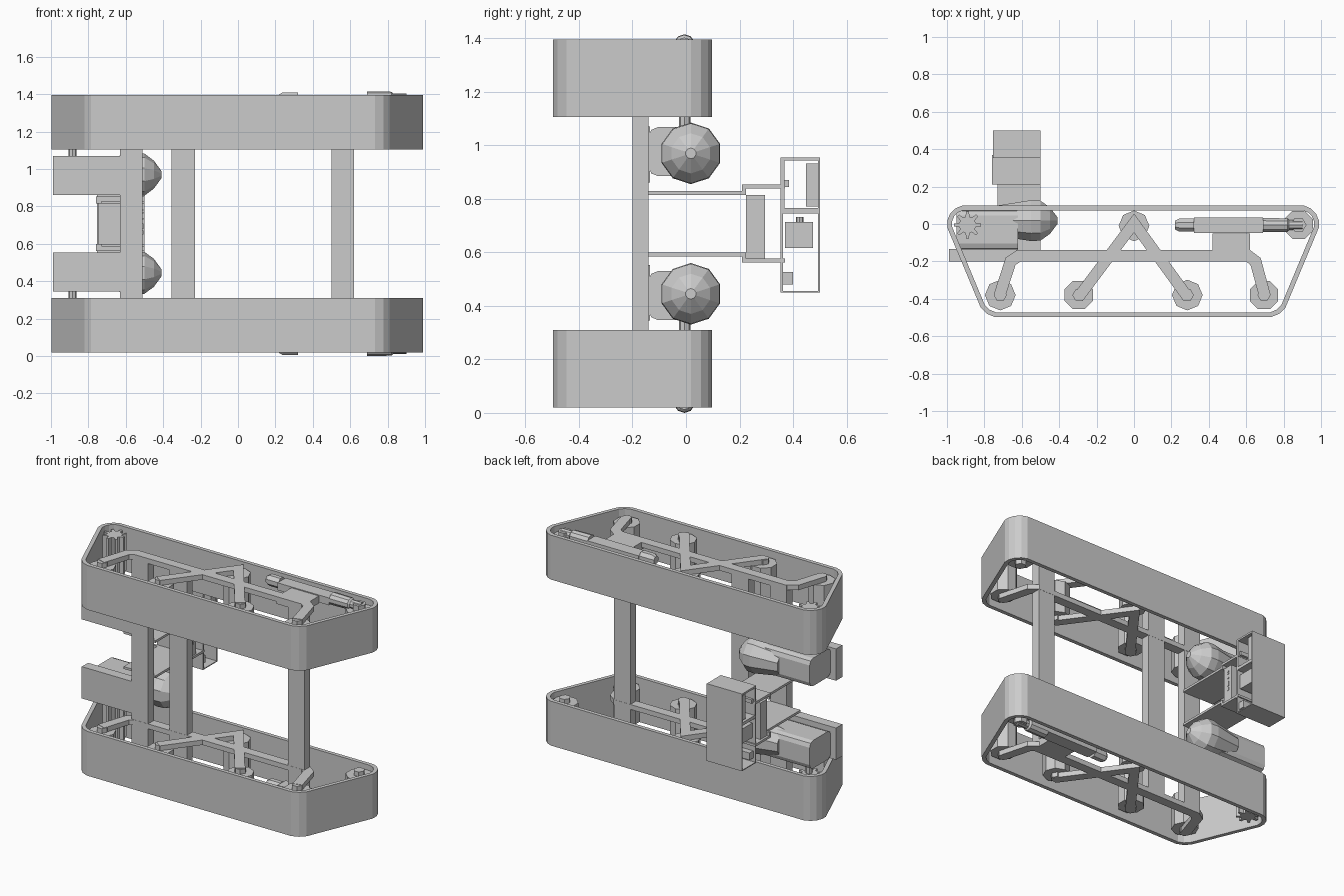
import bpy, bmesh
from math import sin, cos, pi
from mathutils import Vector, Matrix
from mathutils.geometry import convex_hull_2d

if "Cube" in bpy.data.objects:
    bpy.data.objects.remove(bpy.data.objects["Cube"])

MID = 0.7075
mid = bpy.data.objects.new("mirror_plane_helper", None)
mid.location = (0, 0, MID)
mid.hide_render = True
bpy.context.collection.objects.link(mid)


def finish(name, bm, mirror=False):
    bmesh.ops.recalc_face_normals(bm, faces=bm.faces)
    me = bpy.data.meshes.new(name)
    bm.to_mesh(me)
    bm.free()
    ob = bpy.data.objects.new(name, me)
    bpy.context.collection.objects.link(ob)
    if mirror:
        m = ob.modifiers.new("mirror", 'MIRROR')
        m.use_axis = (False, False, True)
        m.mirror_object = mid
        m.use_mirror_merge = False
    return ob


def box(name, x, y, z, mirror=False, bevel=0):
    bm = bmesh.new()
    bmesh.ops.create_cube(bm, size=1)
    lo, hi = Vector((x[0], y[0], z[0])), Vector((x[1], y[1], z[1]))
    bmesh.ops.transform(bm, verts=bm.verts, matrix=Matrix.Translation((lo + hi) / 2)
                        @ Matrix.Diagonal((*(hi - lo), 1)))
    if bevel:
        edges = [e for e in bm.edges if abs(e.verts[0].co.x - e.verts[1].co.x) > 0.01]
        bmesh.ops.bevel(bm, geom=edges, offset=bevel, segments=2, profile=0.5, affect='EDGES')
    return finish(name, bm, mirror)


def prism(name, pts, z0, z1, mirror=True):
    bm = bmesh.new()
    f = bm.faces.new([bm.verts.new((p[0], p[1], z0)) for p in pts])
    r = bmesh.ops.extrude_face_region(bm, geom=[f])
    top = [v for v in r["geom"] if isinstance(v, bmesh.types.BMVert)]
    bmesh.ops.translate(bm, verts=top, vec=(0, 0, z1 - z0))
    if f.is_valid and len(bm.faces) == len(pts) + 1:
        bm.faces.new([v for v in bm.verts if v not in top])
    return finish(name, bm, mirror)


def circle(c, r, n, a0=0.0):
    return [(c[0] + r * cos(a0 + 2 * pi * i / n), c[1] + r * sin(a0 + 2 * pi * i / n)) for i in range(n)]


def ribbon(name, path, w, z0, z1):
    # constant-width strip along a path, mitred at the bends
    P = [Vector(p) for p in path]
    left, right = [], []
    for i, p in enumerate(P):
        a = (p - P[i - 1]).normalized() if i else (P[1] - p).normalized()
        b = (P[i + 1] - p).normalized() if i < len(P) - 1 else a
        n = Vector((-(a + b).y, (a + b).x)).normalized()
        off = n * (w / 2 / n.dot(Vector((-a.y, a.x))))
        left.append(p + off)
        right.append(p - off)
    return prism(name, left + right[::-1], z0, z1)


def lathe_x(name, prof, y, z, n, mirror=True):
    # profile of (x, radius) turned about an x axis
    bm = bmesh.new()
    rings = [[bm.verts.new((x, y + r * cos(2 * pi * (i + .5) / n), z + r * sin(2 * pi * (i + .5) / n)))
              for i in range(n)] for x, r in prof]
    for a, b in zip(rings, rings[1:]):
        for i in range(n):
            bm.faces.new((a[i], a[(i + 1) % n], b[(i + 1) % n], b[i]))
    bm.faces.new(rings[0][::-1])
    bm.faces.new(rings[-1])
    return finish(name, bm, mirror)


# track belts: hull around the four corner rollers, hollowed
Z0, Z1 = 1.105, 1.395
corners = [(-0.9, 0, .1), (.89, 0, .1), (.71, -.38, .12), (-.72, -.38, .12)]
outer = [p for x, y, r in corners for p in circle((x, y), r, 16, pi / 16)]
inner = [p for x, y, r in corners for p in circle((x, y), r - .026, 16, pi / 16)]
hull = convex_hull_2d([Vector(p) for p in outer])
bm = bmesh.new()
loops = [[bm.verts.new((*src[i], z)) for i in hull]
         for src, z in ((outer, Z0), (outer, Z1), (inner, Z1), (inner, Z0))]
for k in range(4):
    a, b = loops[k], loops[(k + 1) % 4]
    for i in range(len(a)):
        j = (i + 1) % len(a)
        bm.faces.new((a[i], a[j], b[j], b[i]))
finish("track_belt", bm, True)

# road wheels, top roller and front idler
for i, c in enumerate([(-.715, -.38), (-.295, -.38), (.285, -.38), (.695, -.38), (0, -.01), (.88, -.005)]):
    prism(f"wheel_{i}", circle(c, .082, 8, pi / 8 * (i % 2)), 1.14, 1.355)
    prism(f"axle_{i}", circle(c, .035, 6), 1.11, 1.385)

# toothed drive sprockets and their shafts
teeth = []
for i in range(8):
    for da, r in ((-.25, .045), (-.1, .072), (.1, .072), (.25, .045)):
        t = i * pi / 4 + da
        teeth.append((-.89 + r * cos(t), -.005 + r * sin(t)))
prism("drive_sprocket", teeth, 1.13, 1.37)
prism("drive_shaft", circle((-.885, -.005), .022, 8), 1.0, 1.14)

# suspension frame on both faces of each track
for side, a, b in (("outer", 1.355, 1.388), ("inner", 1.108, 1.14)):
    ribbon(f"frame_rail_{side}", [(-.72, -.385), (-.66, -.2), (-.615, -.17), (.61, -.17),
                                  (.65, -.2), (.7, -.385)], .062, a, b)
    ribbon(f"v_arm_{side}", [(-.3, -.395), (0, .005), (.29, -.395)], .06, a, b)

# track tensioners on the outer faces
box("tensioner_bracket", (.42, .62), (-.145, -.05), (1.355, 1.388), True)
box("tensioner_post", (.42, .62), (-.2, -.05), (1.34, 1.387), True)
box("tensioner_body", (.32, .69), (-.048, .035), (1.345, 1.393), True)
lathe_x("tensioner_bolt", [(.22, .025), (.24, .037), (.32, .037)], -.006, 1.376, 8)
lathe_x("tensioner_collar", [(.69, .04), (.82, .038), (.83, .028), (.9, .028)], -.006, 1.375, 10)
prism("idler_cap", circle((.88, -.005), .042, 6), 1.355, 1.393)

# cross members joining the two tracks
for i, x in enumerate([(-.63, -.51), (-.355, -.23), (.50, .62)]):
    box(f"cross_member_{i}", x, (-.2, -.14), (.03, 1.385))

# drive motors with gearboxes and mounting plates
box("motor_mount", (-.99, -.62), (-.2, -.135), (.862, 1.07), True)
box("gearbox", (-.95, -.62), (-.14, .08), (.885, 1.068), True, bevel=.035)
lathe_x("drive_motor", [(-.73, .085), (-.55, .115), (-.5, .112), (-.45, .075), (-.41, .02)], .018, .97, 10)

# electronics tray: side plates stepping outwards to the rear
X = (-.755, -.5)
box("tray_plate", (-.73, -.5), (-.14, .22), (.815, .83), True)
X2 = (-.76, -.5)
box("tray_step", X2, (.21, .225), (.815, .853), True)
box("tray_holder", X2, (.21, .37), (.838, .853), True)
box("control_module", (-.745, -.51), (.225, .295), (.577, .815))
for i, (z, h) in enumerate([(.66, .02), (.695, .03), (.735, .008), (.765, .008), (.78, .006)]):
    box(f"module_port_{i}", (-.512, -.506), (.262, .275), (z - h / 2, z + h / 2))

# sensor housing: open-sided two-storey shell
box("housing_back", X, (.494, .5), (.45, .955))
box("housing_front_upper", X, (.354, .368), (.745, .955))
box("housing_front_lower", X, (.354, .362), (.45, .745))
box("housing_top", X, (.354, .5), (.943, .955))
box("housing_shelf", X, (.354, .5), (.745, .765))
box("housing_bottom", X, (.354, .5), (.45, .456))
box("sensor_board", (-.745, -.51), (.448, .494), (.772, .932))
box("sensor_clip", (-.745, -.51), (.368, .385), (.845, .87))
box("camera_body", (-.74, -.515), (.37, .474), (.617, .713))
prism("camera_knob", circle((-.56, .425), .014, 8), .71, .732, False)
box("housing_lug", (-.74, -.515), (.362, .4), (.48, .527))
